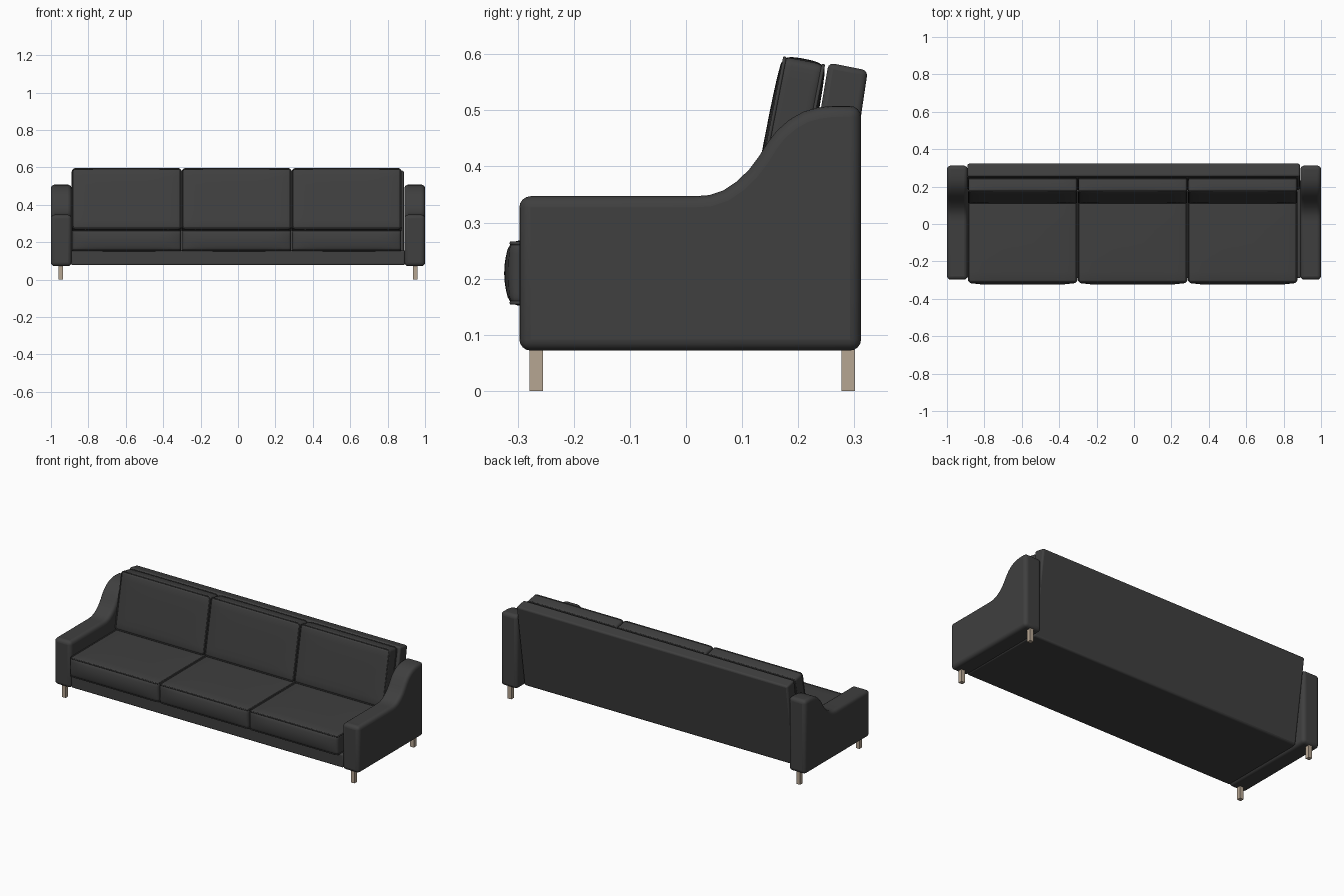
import bpy, bmesh, math
from mathutils import Vector

if "Cube" in bpy.data.objects:
    bpy.data.objects.remove(bpy.data.objects["Cube"])


def material(name, rgb):
    m = bpy.data.materials.new(name)
    m.diffuse_color = (*rgb, 1)
    m.use_nodes = True
    m.node_tree.nodes["Principled BSDF"].inputs["Base Color"].default_value = m.diffuse_color
    return m


FABRIC = material("charcoal fabric", (0.05, 0.05, 0.05))
WOOD = material("pale wood", (0.47, 0.38, 0.29))


def finish(name, bm, mat, bevel=0, segments=4):
    bmesh.ops.recalc_face_normals(bm, faces=bm.faces)
    me = bpy.data.meshes.new(name)
    bm.to_mesh(me)
    bm.free()
    ob = bpy.data.objects.new(name, me)
    bpy.context.collection.objects.link(ob)
    me.materials.append(mat)
    if bevel:
        mod = ob.modifiers.new("rounded edges", 'BEVEL')
        mod.width, mod.segments = bevel, segments
        mod.limit_method = 'ANGLE'
        mod.angle_limit = math.radians(40)
        for p in me.polygons:
            p.use_smooth = True
        bpy.context.view_layer.objects.active = ob
        ob.select_set(True)
        bpy.ops.object.shade_smooth_by_angle(angle=math.radians(40))
        ob.select_set(False)
    return ob


def extrude_profile(name, pts, x0, x1, mat, bevel=0, segments=4):
    """Closed y-z outline swept from x0 to x1."""
    bm = bmesh.new()
    f = bm.faces.new([bm.verts.new((x0, y, z)) for y, z in pts])
    r = bmesh.ops.extrude_face_region(bm, geom=[f])
    for v in r["geom"]:
        if isinstance(v, bmesh.types.BMVert):
            v.co.x = x1
    return finish(name, bm, mat, bevel, segments)


def rect(y0, y1, z0, z1):
    return [(y0, z0), (y1, z0), (y1, z1), (y0, z1)]


def cushion(name, size, loc, angle, puff, front_puff):
    """Padded box with rounded, bulging sides and piping on both rims."""
    h = Vector(size) / 2
    bm = bmesh.new()
    bmesh.ops.create_cube(bm, size=1)
    bmesh.ops.scale(bm, vec=size, verts=bm.verts)
    bmesh.ops.bevel(bm, geom=bm.edges[:], offset=0.014, segments=3,
                    profile=0.5, affect='EDGES')
    long_edges = [e for e in bm.edges if e.calc_length() > 0.03]
    bmesh.ops.subdivide_edges(bm, edges=long_edges, cuts=9, use_grid_fill=True)
    for v in bm.verts:
        u, w, t = v.co.x / h.x, v.co.y / h.y, v.co.z / h.z
        v.co.z += t * puff * (1 - u ** 4) * (1 - w ** 4)
        if w < -0.9:
            v.co.y -= front_puff * (1 - t * t) * (1 - u ** 8)
        if w > 0.9:
            v.co.y += 0.004 * (1 - t * t) * (1 - u ** 4)
    ob = finish(name, bm, FABRIC)
    for p in ob.data.polygons:
        p.use_smooth = True
    ob.location = loc
    ob.rotation_euler.x = angle
    # piping cords
    cu = bpy.data.curves.new(name + "_piping", 'CURVE')
    cu.dimensions = '3D'
    cu.bevel_depth = 0.0035
    cu.bevel_resolution = 1
    r = 0.016
    for s in (-1, 1):
        sp = cu.splines.new('POLY')
        pts = []
        for k, (sx, sy) in enumerate([(1, 1), (-1, 1), (-1, -1), (1, -1)]):
            for j in range(4):
                a = math.radians(90 * k + 30 * j)
                pts.append((sx * (h.x - r) + r * 0.9 * math.cos(a),
                            sy * (h.y - r) + r * 0.9 * math.sin(a),
                            s * (h.z - 0.004), 1))
        sp.points.add(len(pts) - 1)
        for p, c in zip(sp.points, pts):
            p.co = c
        sp.use_cyclic_u = True
    cu.materials.append(FABRIC)
    pipe = bpy.data.objects.new(name + "_piping", cu)
    bpy.context.collection.objects.link(pipe)
    pipe.location = loc
    pipe.rotation_euler.x = angle


# arms with a sweeping top line, and legs under them
ARM = [(-0.297, 0.072), (0.312, 0.072), (0.312, 0.508), (0.26, 0.508),
       (0.235, 0.505), (0.21, 0.498), (0.185, 0.484), (0.162, 0.464),
       (0.145, 0.442), (0.13, 0.418), (0.112, 0.394), (0.09, 0.373),
       (0.066, 0.357), (0.042, 0.349), (0.015, 0.347), (-0.297, 0.347)]
for side, s in (("left", -1), ("right", 1)):
    extrude_profile(side + "_arm", ARM, s * 0.89, s * 1.0, FABRIC, 0.02)
    for end, y in (("front", -0.267), ("back", 0.289)):
        extrude_profile(f"{end}_{side}_leg", rect(y - 0.012, y + 0.012, 0, 0.08),
                        s * 0.935, s * 0.959, WOOD)

# base and leaning back panel
extrude_profile("base", rect(-0.29, 0.235, 0.077, 0.157), -0.892, 0.892,
                FABRIC, 0.008, 3)
extrude_profile("back_panel",
                [(0.17, 0.077), (0.25, 0.077), (0.324, 0.571), (0.254, 0.585)],
                -0.89, 0.887, FABRIC, 0.01, 3)

# three seat and three back cushions
for i in range(3):
    x = -0.595 + 0.588 * i
    cushion(f"seat_cushion_{i + 1}", (0.582, 0.47, 0.114), (x, -0.078, 0.21),
            0, 0.004, 0.011)
    cushion(f"back_cushion_{i + 1}", (0.582, 0.33, 0.078), (x, 0.179, 0.426),
            math.radians(79), 0.004, 0.003)
